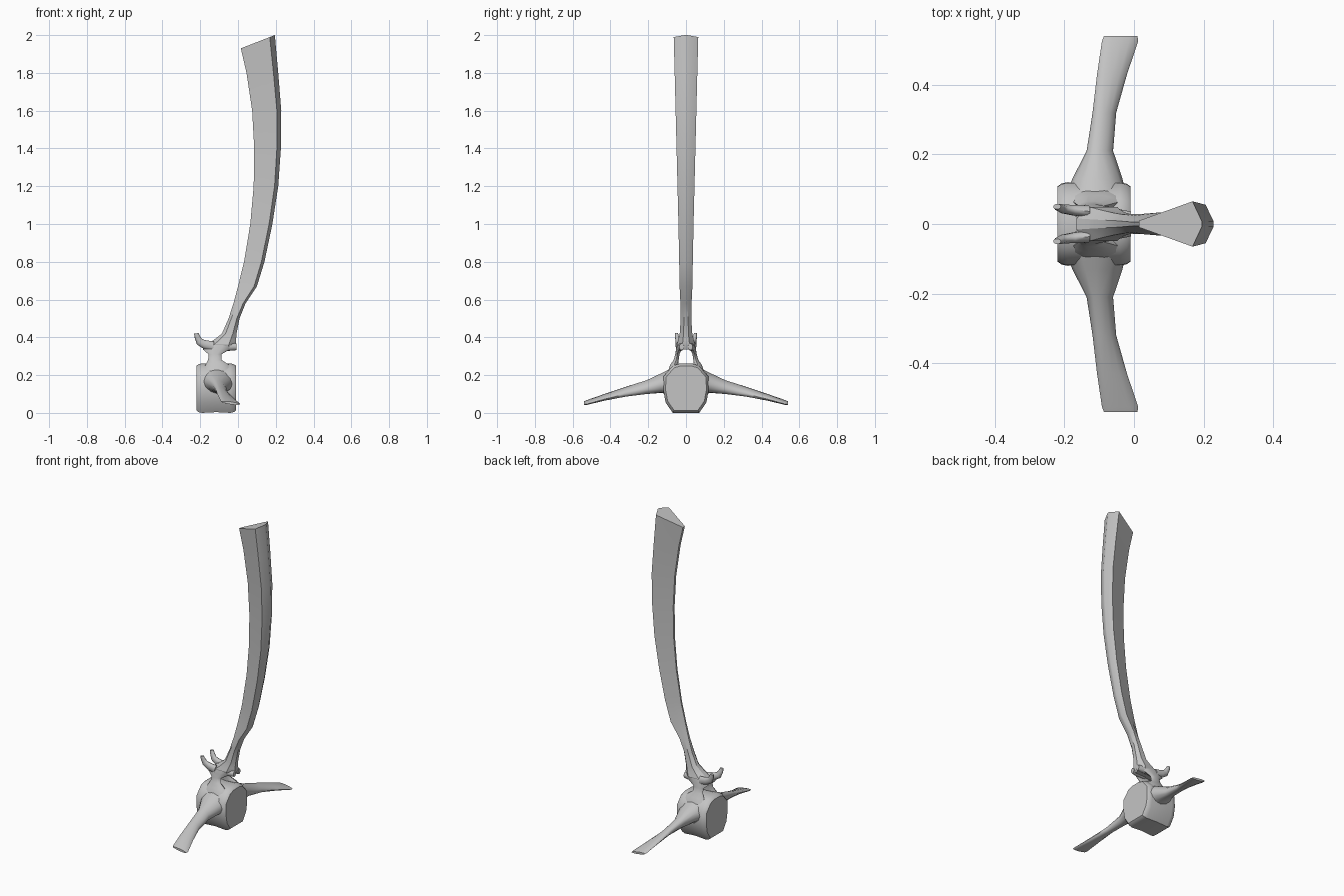
import bpy, bmesh, math
from mathutils import Vector

bone = bpy.data.materials.new("bone grey")
bone.diffuse_color = (0.55, 0.55, 0.55, 1)


def loft(name, rings, angle=35):
    """Skin a list of equal-length point rings and cap both ends."""
    bm = bmesh.new()
    rows = [[bm.verts.new(p) for p in r] for r in rings]
    n = len(rows[0])
    for a, b in zip(rows, rows[1:]):
        for i in range(n):
            j = (i + 1) % n
            bm.faces.new((a[i], a[j], b[j], b[i]))
    bm.faces.new(rows[0][::-1])
    bm.faces.new(rows[-1])
    bmesh.ops.recalc_face_normals(bm, faces=bm.faces)
    me = bpy.data.meshes.new(name)
    bm.to_mesh(me)
    bm.free()
    me.materials.append(bone)
    ob = bpy.data.objects.new(name, me)
    bpy.context.collection.objects.link(ob)
    bpy.ops.object.select_all(action='DESELECT')
    ob.select_set(True)
    bpy.context.view_layer.objects.active = ob
    bpy.ops.object.shade_smooth_by_angle(angle=math.radians(angle))
    return ob


def tube(name, sections, side=1, n=10, angle=50):
    """Each section: centre, half axis u, half axis v. side=-1 mirrors in y."""
    rings = []
    for c, u, v in sections:
        c, u, v = Vector(c), Vector(u), Vector(v)
        ring = []
        for k in range(n):
            a = 2 * math.pi * k / n
            p = c + u * math.cos(a) + v * math.sin(a)
            p.y *= side
            ring.append(p)
        rings.append(ring)
    return loft(name, rings, angle)


# Centrum: faceted drum along x with bevelled rims
half = [(0.07, 0.0), (0.108, 0.055), (0.12, 0.12), (0.118, 0.195), (0.07, 0.25), (0.03, 0.262)]
outline = half + [(-y, z) for y, z in reversed(half)]
rings = []
for x, s in [(-0.22, 0.9), (-0.208, 0.97), (-0.19, 1.0), (-0.115, 0.97), (-0.04, 1.0), (-0.02, 0.96), (-0.01, 0.9)]:
    rings.append([(x, y * s, 0.133 + (z - 0.133) * s) for y, z in outline])
loft("vertebral_body", rings, 40)

for side, tag in ((1, "back"), (-1, "front")):
    # Side process: broad root, narrow waist, flat flared tip
    tube("side_process_" + tag, [
        ((-0.11, 0.07, 0.165), (0.09, 0, 0), (0, 0, 0.075)),
        ((-0.105, 0.13, 0.158), (0.072, 0, -0.008), (0, 0, 0.052)),
        ((-0.098, 0.21, 0.136), (0.038, 0, -0.01), (0, 0, 0.036)),
        ((-0.085, 0.32, 0.112), (0.034, 0, -0.012), (0, 0, 0.023)),
        ((-0.063, 0.43, 0.083), (0.043, 0, -0.010), (0, 0, 0.015)),
        ((-0.040, 0.525, 0.055), (0.052, 0, -0.008), (0, 0, 0.010)),
        ((-0.038, 0.54, 0.052), (0.048, 0, -0.007), (0, 0, 0.007)),
    ], side, 12)
    # Pillar of the arch beside the canal
    tube("arch_pillar_" + tag, [
        ((-0.11, 0.070, 0.215), (0.085, 0, 0), (0, 0.030, 0)),
        ((-0.11, 0.062, 0.255), (0.062, 0, 0), (0, 0.022, 0)),
        ((-0.122, 0.052, 0.28), (0.036, 0, 0), (0, 0.014, 0)),
        ((-0.122, 0.046, 0.31), (0.034, 0, 0), (0, 0.012, 0)),
        ((-0.115, 0.038, 0.335), (0.070, 0, 0), (0, 0.016, 0)),
        ((-0.10, 0.03, 0.36), (0.080, 0, 0), (0, 0.018, 0)),
    ], side)
    # Upturned horn at the left end of the arch
    tube("arch_horn_" + tag, [
        ((-0.13, 0.036, 0.35), (0.004, 0, 0.028), (0, 0.018, 0)),
        ((-0.175, 0.040, 0.362), (0.008, 0, 0.022), (0, 0.016, 0)),
        ((-0.203, 0.043, 0.376), (0.014, 0, 0.014), (0, 0.013, 0)),
        ((-0.214, 0.047, 0.400), (0.015, 0, 0.004), (0, 0.011, 0)),
        ((-0.221, 0.050, 0.421), (0.011, 0, 0.002), (0, 0.008, 0)),
    ], side)
    # Blunt facet at the right end of the arch
    tube("arch_facet_" + tag, [
        ((-0.10, 0.028, 0.352), (0, 0, 0.024), (0, 0.02, 0)),
        ((-0.04, 0.026, 0.350), (0, 0, 0.021), (0, 0.017, 0)),
        ((-0.008, 0.023, 0.350), (0, 0, 0.018), (0, 0.013, 0)),
    ], side)

# Tall spine: oval at the root, kite-shaped blade above
oval = [(0, 0.3), (0.25, 0.9), (0.75, 0.9), (1, 0.35)]
kite = [(0, 0.15), (0.45, 0.6), (0.85, 1.0), (1, 0.12)]
levels = [  # z, left x, right x, half width
    (0.335, -0.15, -0.02, 0.045), (0.362, -0.165, -0.01, 0.054), (0.385, -0.13, -0.01, 0.046),
    (0.42, -0.085, -0.008, 0.037), (0.5, -0.05, 0.008, 0.031), (0.58, -0.024, 0.04, 0.031),
    (0.67, 0.0, 0.10, 0.034), (0.8, 0.032, 0.14, 0.036), (1.0, 0.065, 0.182, 0.04),
    (1.2, 0.083, 0.213, 0.045), (1.4, 0.086, 0.227, 0.05), (1.6, 0.075, 0.229, 0.055),
    (1.8, 0.045, 0.213, 0.06), (1.93, 0.015, 0.195, 0.065)]
rings = []
for z, x0, x1, w in levels:
    f = min(1, max(0, (z - 0.5) / 0.17))
    pts = []
    for (t0, w0), (t1, w1) in zip(oval, kite):
        t, h = t0 + (t1 - t0) * f, (w0 + (w1 - w0) * f) * w
        tilt = 0.07 * t if z > 1.9 else 0      # slanted top end
        pts.append((x0 + (x1 - x0) * t, h, z + tilt))
    rings.append(pts + [(x, -y, zz) for x, y, zz in reversed(pts)])
loft("tall_spine", rings, 30)
